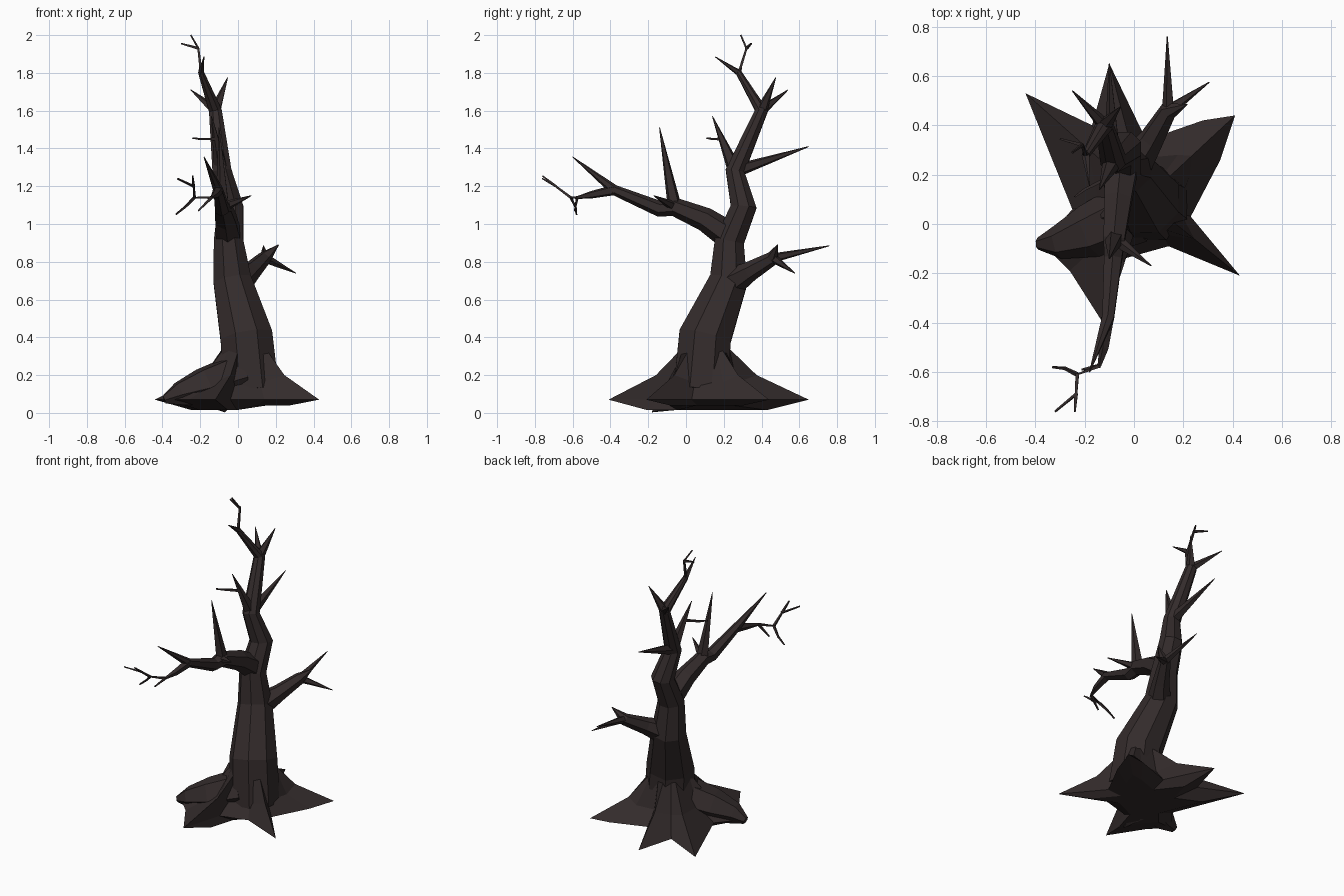
import bpy, bmesh, math
from mathutils import Vector

cube = bpy.data.objects.get("Cube")
if cube:
    bpy.data.objects.remove(cube)

bark = bpy.data.materials.new("dark bark")
bark.use_nodes = True
color = (.033, .024, .024, 1)
bark.diffuse_color = color
bark.node_tree.nodes["Principled BSDF"].inputs["Base Color"].default_value = color


def finish(name, bm):
    bmesh.ops.recalc_face_normals(bm, faces=bm.faces)
    mesh = bpy.data.meshes.new(name)
    bm.to_mesh(mesh)
    bm.free()
    mesh.materials.append(bark)
    bpy.context.collection.objects.link(bpy.data.objects.new(name, mesh))


def bridge(bm, lower, upper):
    for i in range(len(lower)):
        bm.faces.new((lower[i - 1], lower[i], upper[i], upper[i - 1]))


def limb(name, points, radii, sides=6):
    """Faceted tapering limb through the points, with one radius per point."""
    bm = bmesh.new()
    # Each polygon ring has the area of a circle of the given radius
    swell = math.sqrt(math.tau / (sides * math.sin(math.tau / sides)))
    points = [Vector(point) for point in points]
    last = len(points) - 1
    rings, side = [], None
    for i, (point, radius) in enumerate(zip(points, radii)):
        along = (points[min(i + 1, last)] - points[max(i - 1, 0)]).normalized()
        if side is None:
            side = Vector((1, 0, 0)) if abs(along.x) < .8 else Vector((0, 0, 1))
        side = (side - along * side.dot(along)).normalized()
        up = along.cross(side)
        ring = []
        for k in range(sides):
            angle = math.tau * (k + .5) / sides
            offset = side * math.cos(angle) + up * math.sin(angle)
            ring.append(bm.verts.new(point + offset * radius * swell))
        rings.append(ring)
    for lower, upper in zip(rings, rings[1:]):
        bridge(bm, lower, upper)
    bm.faces.new(rings[0])
    bm.faces.new(rings[-1])
    finish(name, bm)


def spike(name, base, tip, radius):
    limb(name, [base, tip], [radius, .002], sides=5)


def twig(name, *points):
    last = len(points) - 1
    radii = [.008 - .004 * i / last for i in range(len(points))]
    limb(name, points, radii, sides=4)


# Joints where several limbs meet
foot = Vector((.045, .1, 0))
back_fork = (.14, .46, .82)
elbow = (-.08, -.06, 1.09)
front_fork = (-.105, -.38, 1.18)
front_end = (-.14, -.575, 1.14)
twig_hub = (-.23, -.61, 1.14)
twig_split = (-.235, -.69, 1.2)
knee = (-.085, .26, 1.28)
crown = (-.12, .4, 1.6)
top = (-.195, .28, 1.8)
top_split = (-.21, .32, 1.93)

# Trunk, leaning back and then forward
limb("trunk",
     [(.07, .08, .12), (.045, .1, .4), (-.03, .225, .7), (-.05, .23, .91),
      (-.04, .305, 1.09), knee, crown, top, (-.2, .29, 1.83)],
     [.15, .142, .103, .08, .07, .052, .035, .016, .006], sides=8)

# Root flare: long root tips get high ridges, the valleys between stay low
rim = [(.43, -.21), (.23, .03), (.35, .26), (.41, .44), (.28, .42),
       (.05, .34), (-.1, .65), (-.17, .4), (-.44, .53), (-.25, .06),
       (-.37, -.08), (-.26, -.19), (-.12, -.41), (-.04, -.14), (.14, -.09)]
bm = bmesh.new()
layers = [[], [], [], []]
for x, y in rim:
    out = Vector((x, y, 0)) - foot
    tip = Vector((x, y, .07))
    collar = foot + out.normalized() * .13
    collar.z = .34
    ridge = collar.lerp(tip, .35)
    ridge.z = .2 if out.length > .44 else .16
    under = foot + out * .6
    under.z = .04 if x > 0 else .015
    for layer, point in zip(layers, (collar, ridge, tip, under)):
        layer.append(bm.verts.new(point))
for lower, upper in zip(layers, layers[1:]):
    bridge(bm, lower, upper)
bm.faces.new(layers[0])
bm.faces.new(layers[-1])
finish("root_flare", bm)

# Blunt knobbly root on the right, with a low toe beside it
limb("blunt_root",
     [(0, .05, .19), (-.18, -.03, .135), (-.31, -.075, .1), (-.39, -.08, .07)],
     [.12, .1, .062, .022])
spike("root_toe", (-.1, 0, .12), (-.07, -.18, .005), .1)

# Long front branch with its spikes
limb("front_branch",
     [(-.05, .24, .93), (-.065, .1, 1.025), elbow, (-.085, -.14, 1.08),
      front_fork, (-.18, -.6, 1.355)],
     [.07, .058, .045, .038, .025, .002])
spike("front_branch_upright_spike", elbow, (-.1, -.14, 1.51), .034)
spike("front_branch_side_spike", elbow, (.07, -.17, 1.15), .026)

# Drooping end of the front branch and its twigs
limb("front_branch_end", [front_fork, (-.12, -.5, 1.155), front_end],
     [.025, .018, .007], sides=5)
twig("front_twig_stem", front_end, twig_hub)
twig("front_twig_upper", twig_hub, twig_split, (-.32, -.76, 1.24))
twig("front_twig_upper_fork", twig_split, (-.24, -.76, 1.255))
twig("front_twig_lower", twig_hub, (-.28, -.585, 1.09), (-.33, -.58, 1.05))
twig("front_twig_short", front_end, (-.21, -.59, 1.07))

# Low back branch
limb("back_branch", [(0, .24, .69), (.07, .34, .75), back_fork, (.215, .485, .89)],
     [.07, .048, .034, .002])
spike("back_branch_long_spike", back_fork, (.135, .76, .885), .023)
spike("back_branch_side_spike", back_fork, (.305, .575, .74), .023)

# Crown spikes and twigs
spike("middle_back_spike", knee, (-.1, .65, 1.41), .033)
spike("middle_front_spike", knee, (-.14, .14, 1.57), .036)
spike("crown_left_spike", crown, (-.055, .475, 1.775), .028)
spike("crown_right_spike", crown, (-.25, .54, 1.71), .025)
spike("crown_top_spike", top, (-.18, .155, 1.885), .015)
twig("middle_side_twig", (-.12, .18, 1.45), (-.2, .14, 1.45), (-.24, .11, 1.455))
twig("top_twig", top, top_split, (-.25, .29, 2))
twig("top_twig_fork", top_split, (-.3, .345, 1.955))
